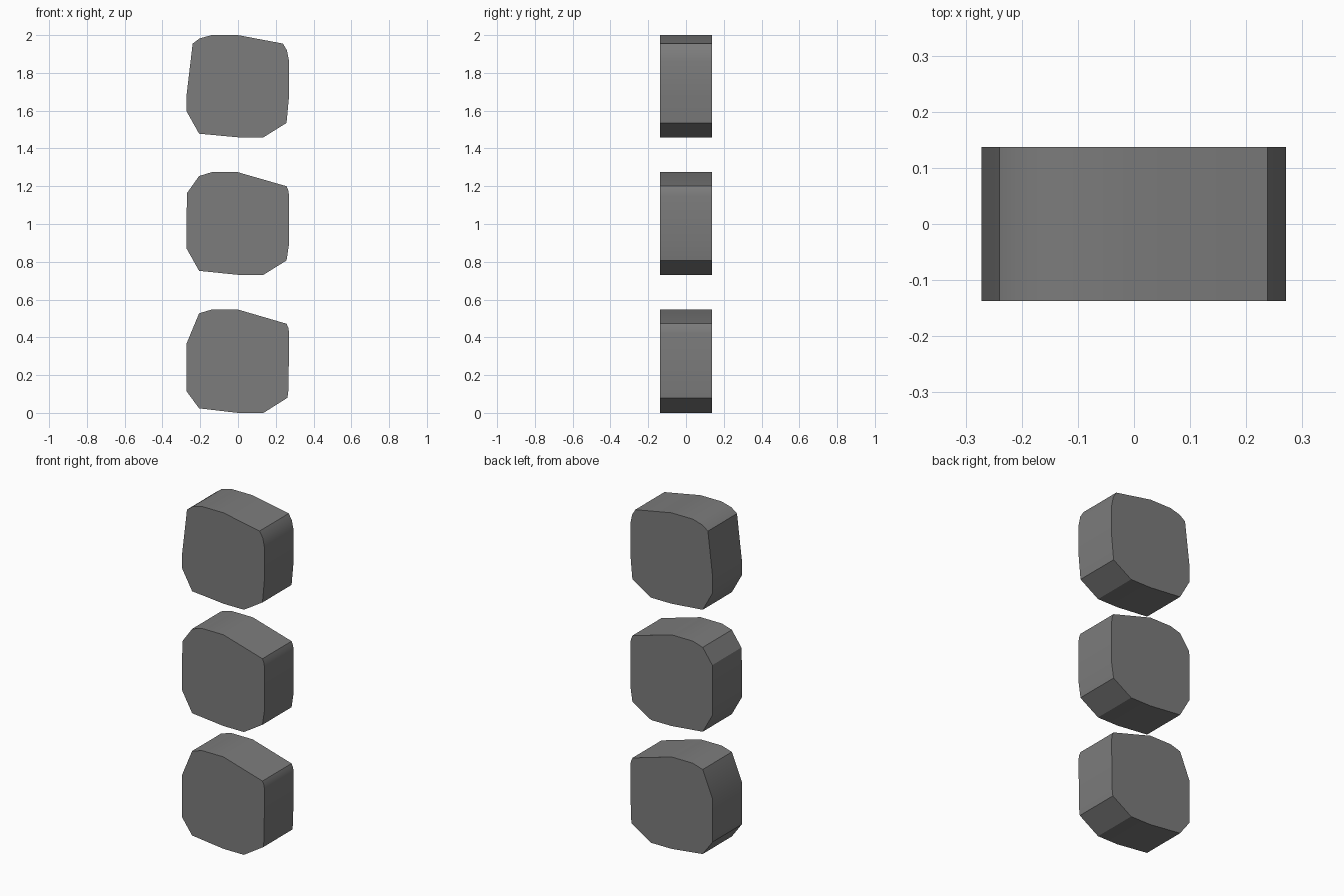
import bpy, bmesh, math

if "Cube" in bpy.data.objects:
    bpy.data.objects.remove(bpy.data.objects["Cube"])

HALF_DEPTH = 0.137

# One grey stone colour
stone = bpy.data.materials.new("stone_grey")
stone.diffuse_color = (0.2, 0.2, 0.2, 1.0)
stone.use_nodes = True
stone.node_tree.nodes["Principled BSDF"].inputs["Base Color"].default_value = stone.diffuse_color


def block(name, profile):
    """Extrude a front outline (x, z) through the depth."""
    bm = bmesh.new()
    face = bm.faces.new([bm.verts.new((x, -HALF_DEPTH, z)) for x, z in profile])
    ext = bmesh.ops.extrude_face_region(bm, geom=[face], use_keep_orig=True)
    for v in ext["geom"]:
        if isinstance(v, bmesh.types.BMVert):
            v.co.y = HALF_DEPTH
    bmesh.ops.recalc_face_normals(bm, faces=bm.faces[:])
    mesh = bpy.data.meshes.new(name)
    bm.to_mesh(mesh)
    bm.free()
    mesh.materials.append(stone)
    obj = bpy.data.objects.new(name, mesh)
    bpy.context.collection.objects.link(obj)
    bpy.ops.object.select_all(action='DESELECT')
    obj.select_set(True)
    bpy.context.view_layer.objects.active = obj
    bpy.ops.object.shade_smooth_by_angle(angle=math.radians(30))


# Upper stone: corner pulled out at the upper left
block("upper_stone", [
    (-0.272, 1.685), (-0.272, 1.596), (-0.206, 1.478), (0, 1.459), (0.135, 1.459),
    (0.257, 1.535), (0.271, 1.685), (0.271, 1.86), (0.259, 1.92), (0.238, 1.955),
    (0, 2.0), (-0.14, 2.0), (-0.204, 1.982), (-0.24, 1.955)])

# Middle stone
block("middle_stone", [
    (-0.272, 1.066), (-0.272, 0.87), (-0.206, 0.752), (0, 0.731), (0.135, 0.731),
    (0.257, 0.807), (0.271, 0.9), (0.271, 1.145), (0.267, 1.175), (0.257, 1.2),
    (0, 1.274), (-0.14, 1.274), (-0.206, 1.254), (-0.269, 1.165)])

# Lower stone: longer slope at the upper left
block("lower_stone", [
    (-0.272, 0.368), (-0.272, 0.114), (-0.206, 0.024), (0, 0.0), (0.135, 0.0),
    (0.262, 0.08), (0.267, 0.12), (0.271, 0.42), (0.267, 0.45), (0.257, 0.472),
    (0, 0.547), (-0.14, 0.547), (-0.206, 0.527)])
